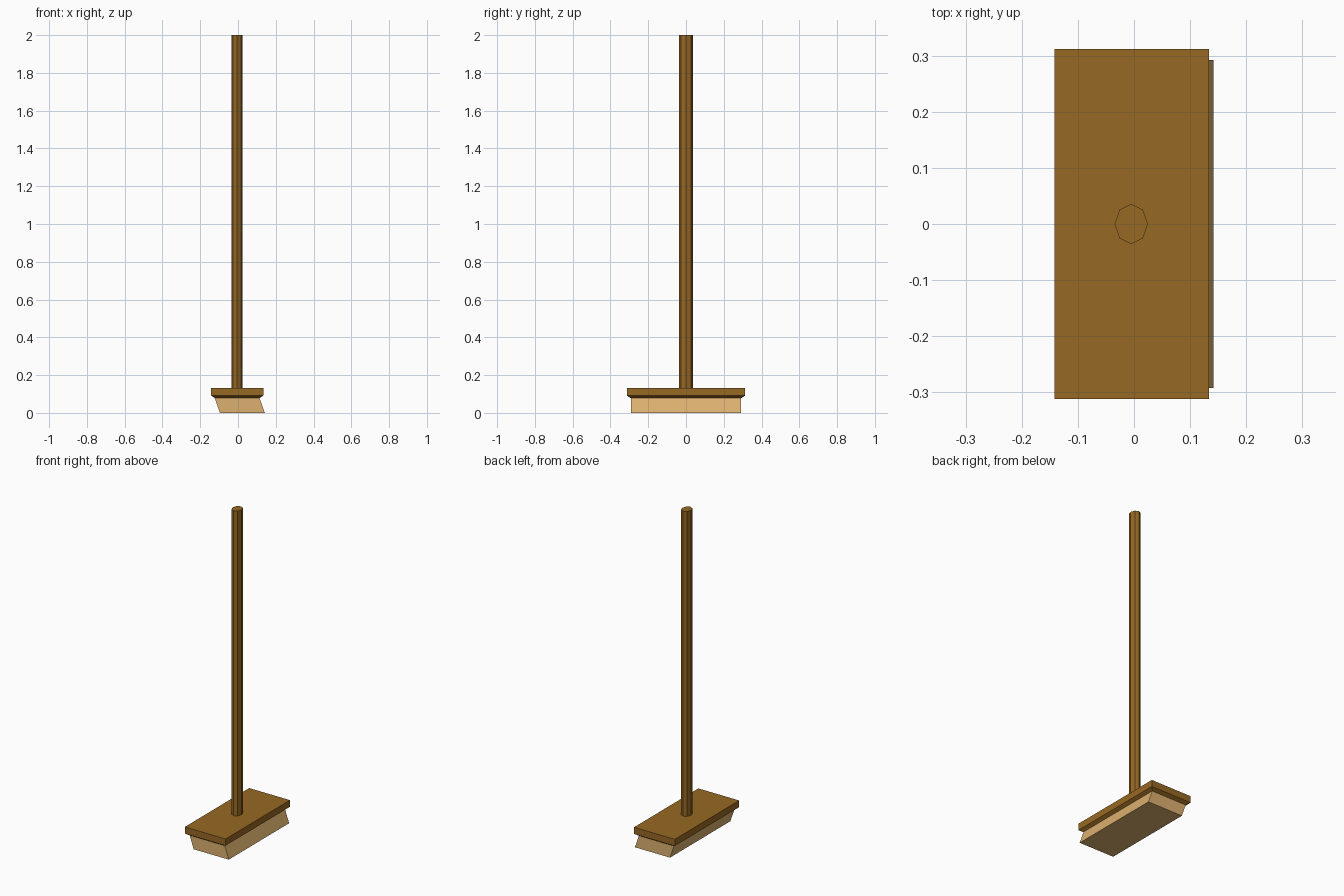
import bpy, math

if "Cube" in bpy.data.objects:
    bpy.data.objects.remove(bpy.data.objects["Cube"])


def material(name, rgb):
    m = bpy.data.materials.new(name)
    m.diffuse_color = (*rgb, 1.0)
    m.use_nodes = True
    m.node_tree.nodes["Principled BSDF"].inputs["Base Color"].default_value = m.diffuse_color
    return m


wood = material("brown wood", (0.305, 0.138, 0.017))
straw = material("tan bristle", (0.72, 0.44, 0.16))


def loft(name, rings, mat):
    """Join stacked rings of equal point count into a closed solid."""
    n = len(rings[0])
    verts = [p for ring in rings for p in ring]
    faces = [tuple(reversed(range(n))),
             tuple(range(len(verts) - n, len(verts)))]
    for r in range(len(rings) - 1):
        for i in range(n):
            j = (i + 1) % n
            faces.append((r * n + i, r * n + j, (r + 1) * n + j, (r + 1) * n + i))
    mesh = bpy.data.meshes.new(name)
    mesh.from_pydata(verts, [], faces)
    mesh.materials.append(mat)
    obj = bpy.data.objects.new(name, mesh)
    bpy.context.collection.objects.link(obj)
    return obj


def rect(x0, x1, y, z):
    return [(x0, -y, z), (x1, -y, z), (x1, y, z), (x0, y, z)]


def octagon(cx, rx, ry, z):
    return [(cx + rx * math.cos(i * math.pi / 4), ry * math.sin(i * math.pi / 4), z)
            for i in range(8)]


# Slanted bristle block
loft("bristles", [rect(-0.096, 0.142, 0.292, 0.0),
                  rect(-0.124, 0.114, 0.292, 0.08)], straw)

# Head board with a chamfered underside
loft("head_board", [rect(-0.122, 0.114, 0.292, 0.078),
                    rect(-0.142, 0.134, 0.3115, 0.091),
                    rect(-0.142, 0.134, 0.3115, 0.132)], wood)

# Eight-sided handle
loft("handle", [octagon(-0.005, 0.0295, 0.036, 0.12),
                octagon(-0.005, 0.0295, 0.036, 2.0)], wood)
